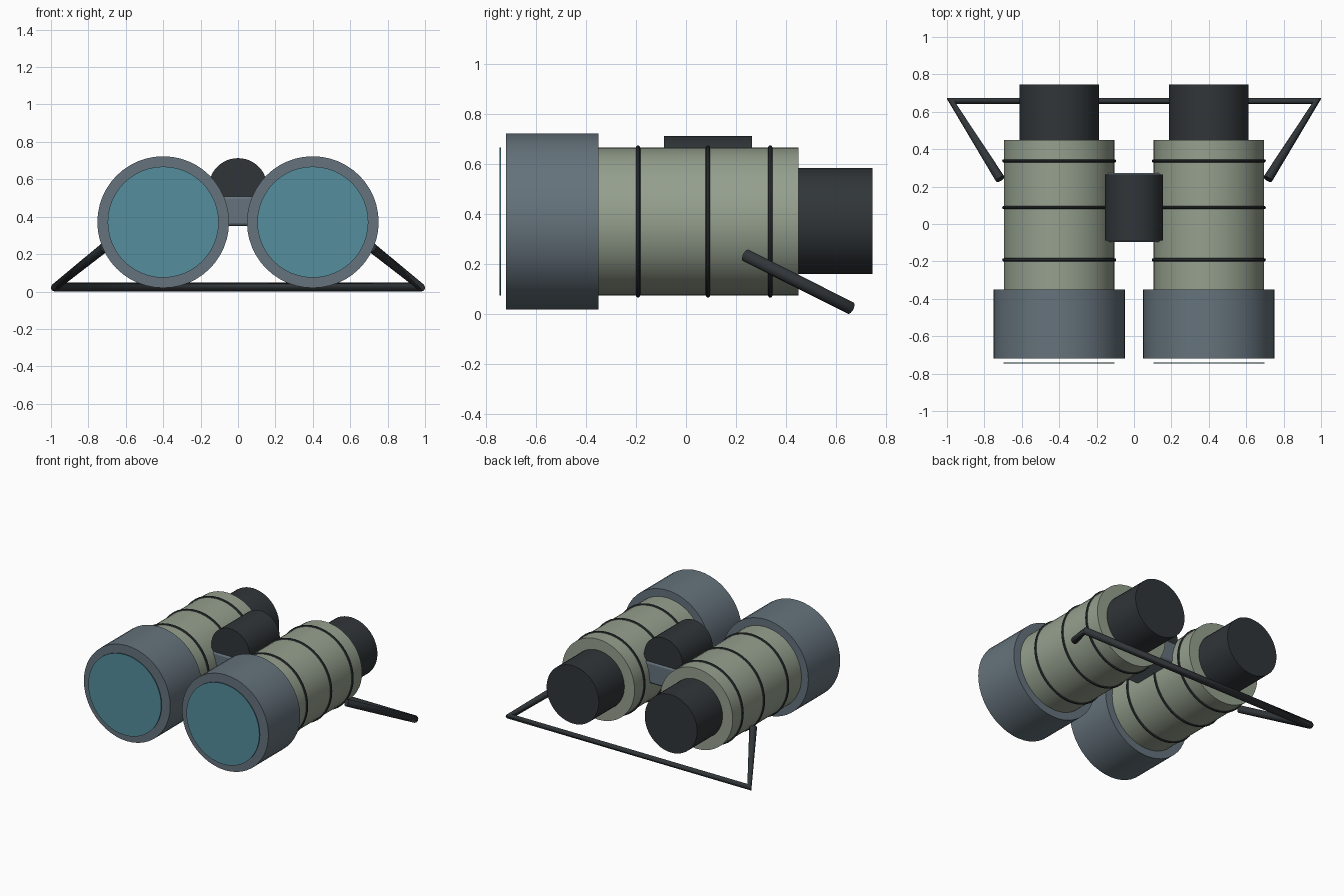
import bpy, math

if "Cube" in bpy.data.objects:
    bpy.data.objects.remove(bpy.data.objects["Cube"])


def material(name, rgb):
    m = bpy.data.materials.new(name)
    m.diffuse_color = (*rgb, 1)
    m.use_nodes = True
    m.node_tree.nodes["Principled BSDF"].inputs["Base Color"].default_value = m.diffuse_color
    return m


GREEN = material("sage", (0.30, 0.35, 0.27))
SLATE = material("slate", (0.13, 0.17, 0.20))
DARK = material("charcoal", (0.03, 0.036, 0.04))
GLASS = material("glass", (0.09, 0.27, 0.34))
AXIS_Z = 0.371
ALONG_Y = (math.pi / 2, 0, 0)


def finish(name, mat):
    ob = bpy.context.object
    ob.name = name
    ob.data.materials.append(mat)
    bpy.ops.object.shade_smooth_by_angle(angle=math.radians(35))
    return ob


def tube(name, x, z, r, y0, y1, mat):
    bpy.ops.mesh.primitive_cylinder_add(vertices=48, radius=r, depth=y1 - y0,
                                        location=(x, (y0 + y1) / 2, z), rotation=ALONG_Y)
    return finish(name, mat)


# Two matching optical barrels
for side, x in (("left", -0.4), ("right", 0.4)):
    tube(side + "_barrel", x, AXIS_Z, 0.296, -0.36, 0.45, GREEN)
    tube(side + "_objective_housing", x, AXIS_Z, 0.352, -0.72, -0.35, SLATE)
    tube(side + "_lens", x, AXIS_Z, 0.297, -0.747, -0.741, GLASS)
    tube(side + "_eyepiece", x, AXIS_Z + 0.002, 0.213, 0.44, 0.747, DARK)
    # Grip rings
    for i, y in enumerate((-0.192, 0.088, 0.337)):
        bpy.ops.mesh.primitive_torus_add(major_segments=48, minor_segments=8, major_radius=0.296,
                                         minor_radius=0.009, location=(x, y, AXIS_Z),
                                         rotation=ALONG_Y)
        finish(f"{side}_grip_ring_{i + 1}", DARK)

# Focus wheel and the bridge under it
tube("focus_wheel", 0, 0.557, 0.156, -0.088, 0.264, DARK)
bpy.ops.mesh.primitive_cube_add(size=1, location=(0, 0.088, 0.431))
bridge = bpy.context.object
bridge.scale = (0.32, 0.37, 0.16)
bpy.ops.object.transform_apply(location=False, rotation=False, scale=True)
bevel = bridge.modifiers.new("edge", "BEVEL")
bevel.width, bevel.segments = 0.015, 2
finish("bridge", SLATE)

# Neck strap: one bent round cord
path = [(-0.715, 0.24, 0.235), (-0.977, 0.658, 0.025), (0.977, 0.658, 0.025), (0.715, 0.24, 0.235)]
cu = bpy.data.curves.new("strap", "CURVE")
cu.dimensions = "3D"
cu.bevel_depth, cu.bevel_resolution, cu.use_fill_caps = 0.026, 4, True
sp = cu.splines.new("POLY")
sp.points.add(len(path) - 1)
for p, co in zip(sp.points, path):
    p.co = (*co, 1)
strap = bpy.data.objects.new("strap", cu)
cu.materials.append(DARK)
bpy.context.collection.objects.link(strap)
